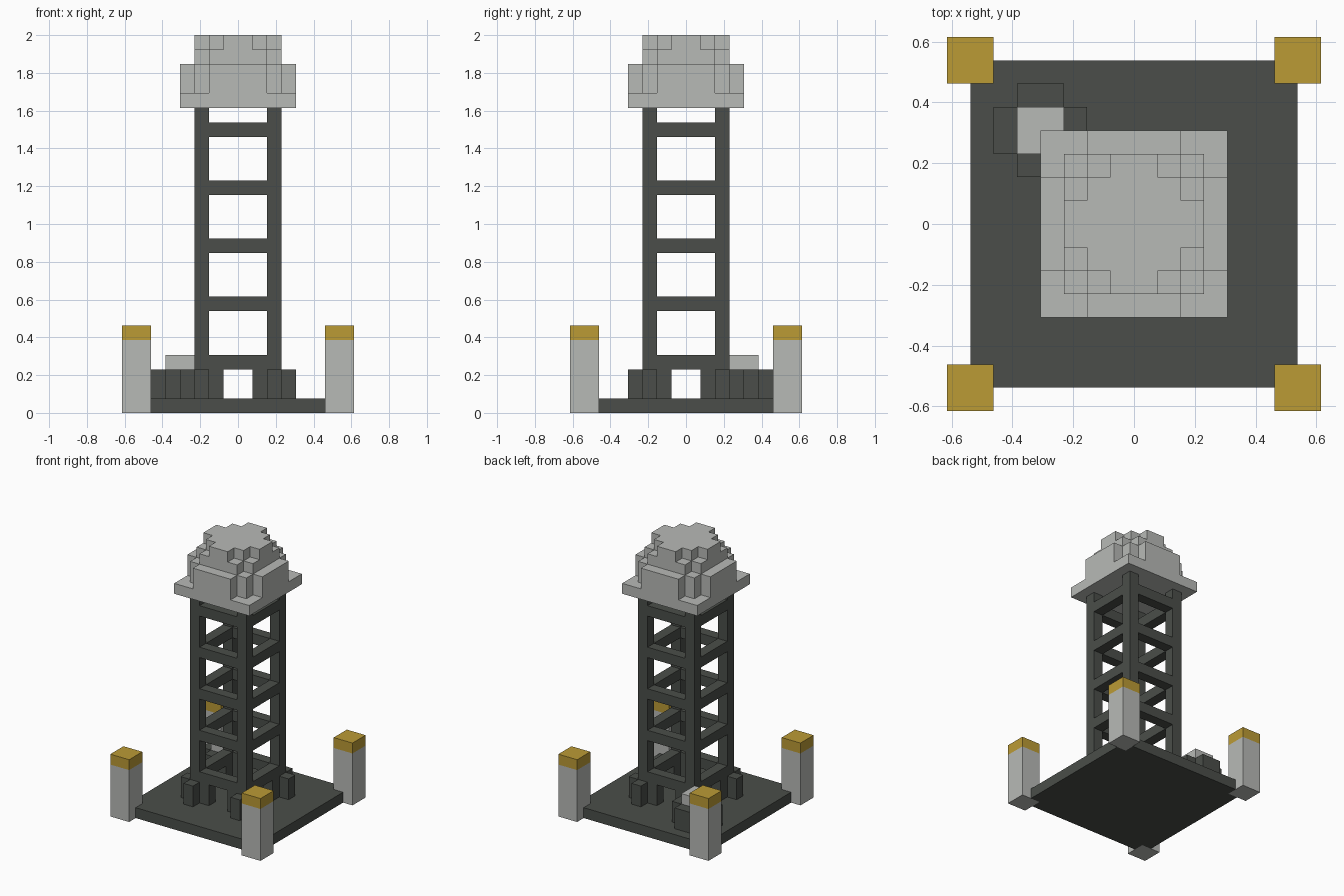
import bpy
import bmesh

cube = bpy.data.objects.get("Cube")
if cube:
    bpy.data.objects.remove(cube, do_unlink=True)

U = 2 / 26  # one block


def material(name, rgb):
    m = bpy.data.materials.new(name)
    m.use_nodes = True
    m.diffuse_color = (*rgb, 1)
    m.node_tree.nodes["Principled BSDF"].inputs["Base Color"].default_value = (*rgb, 1)
    return m


GREY = material("light_grey", (0.478, 0.490, 0.470))
DARK = material("dark_grey", (0.069, 0.076, 0.067))
GOLD = material("gold", (0.497, 0.328, 0.036))


def prism(bm, outline, z0, z1):
    """Extrude a closed outline, in block units, from z0 to z1."""
    low = [bm.verts.new((x * U, y * U, z0 * U)) for x, y in outline]
    high = [bm.verts.new((x * U, y * U, z1 * U)) for x, y in outline]
    bm.faces.new(low[::-1])
    bm.faces.new(high)
    n = len(outline)
    for i in range(n):
        j = (i + 1) % n
        bm.faces.new((low[i], low[j], high[j], high[i]))


def box(bm, x0, x1, y0, y1, z0, z1):
    prism(bm, [(x0, y0), (x1, y0), (x1, y1), (x0, y1)], z0, z1)


def fourfold(corner, cx=0, cy=0):
    """Repeat the outline of one corner around the four quadrants."""
    pts, cur = [], list(corner)
    for _ in range(4):
        pts += cur
        cur = [(-y, x) for x, y in cur]
    return [(x + cx, y + cy) for x, y in pts]


def finish(name, bm, mat):
    bmesh.ops.recalc_face_normals(bm, faces=bm.faces)
    mesh = bpy.data.meshes.new(name)
    bm.to_mesh(mesh)
    bm.free()
    mesh.materials.append(mat)
    ob = bpy.data.objects.new(name, mesh)
    bpy.context.collection.objects.link(ob)


# Base plate, notched where the corner posts stand
bm = bmesh.new()
prism(bm, fourfold([(7, 6), (6, 6), (6, 7)]), 0, 1)
finish("base_plate", bm, DARK)

# Corner posts with gold caps, tower legs with feet
for sx, side in ((-1, "right"), (1, "left")):
    for sy, end in ((-1, "front"), (1, "back")):
        tag = f"{end}_{side}"
        px, py, lx, ly = 7 * sx, 7 * sy, 2.5 * sx, 2.5 * sy

        bm = bmesh.new()
        box(bm, px - 1, px + 1, py - 1, py + 1, 0, 5)
        finish(f"post_{tag}", bm, GREY)
        bm = bmesh.new()
        box(bm, px - 1, px + 1, py - 1, py + 1, 5, 6)
        finish(f"post_cap_{tag}", bm, GOLD)

        bm = bmesh.new()
        box(bm, lx - .5, lx + .5, ly - .5, ly + .5, 1, 21)
        finish(f"tower_leg_{tag}", bm, DARK)

        bm = bmesh.new()
        for dx, dy in ((1, 0), (-1, 0), (0, 1), (0, -1)):
            # the rubble pile takes the place of the outer feet at the back right
            if tag == "back_right" and (dx == -1 or dy == 1):
                continue
            fx, fy = lx + dx, ly + dy
            box(bm, fx - .5, fx + .5, fy - .5, fy + .5, 1, 3)
        finish(f"leg_feet_{tag}", bm, DARK)

# Rungs between the legs
for level, z in enumerate(range(3, 20, 4)):
    bm = bmesh.new()
    for s in (-2.5, 2.5):
        box(bm, -2, 2, s - .5, s + .5, z, z + 1)
        box(bm, s - .5, s + .5, -2, 2, z, z + 1)
    finish(f"rung_ring_{level + 1}", bm, DARK)

# Pile beside the tower
bm = bmesh.new()
prism(bm, fourfold([(2, 1), (1, 1), (1, 2)], -4, 4), 1, 3)
finish("pile_bottom", bm, DARK)
bm = bmesh.new()
box(bm, -5, -3, 3, 5, 3, 4)
finish("pile_top", bm, GREY)

# Stepped dome
dome = [
    ("dome_slab", [(4, 4)], 21, 22),
    ("dome_drum", [(4, 2), (3, 2), (3, 3), (2, 3), (2, 4)], 22, 24),
    ("dome_shoulder", [(3, 2), (2, 2), (2, 3)], 24, 25),
    ("dome_crown", [(3, 1), (2, 1), (2, 2), (1, 2), (1, 3)], 25, 26),
]
for name, corner, z0, z1 in dome:
    bm = bmesh.new()
    prism(bm, fourfold(corner), z0, z1)
    finish(name, bm, GREY)
